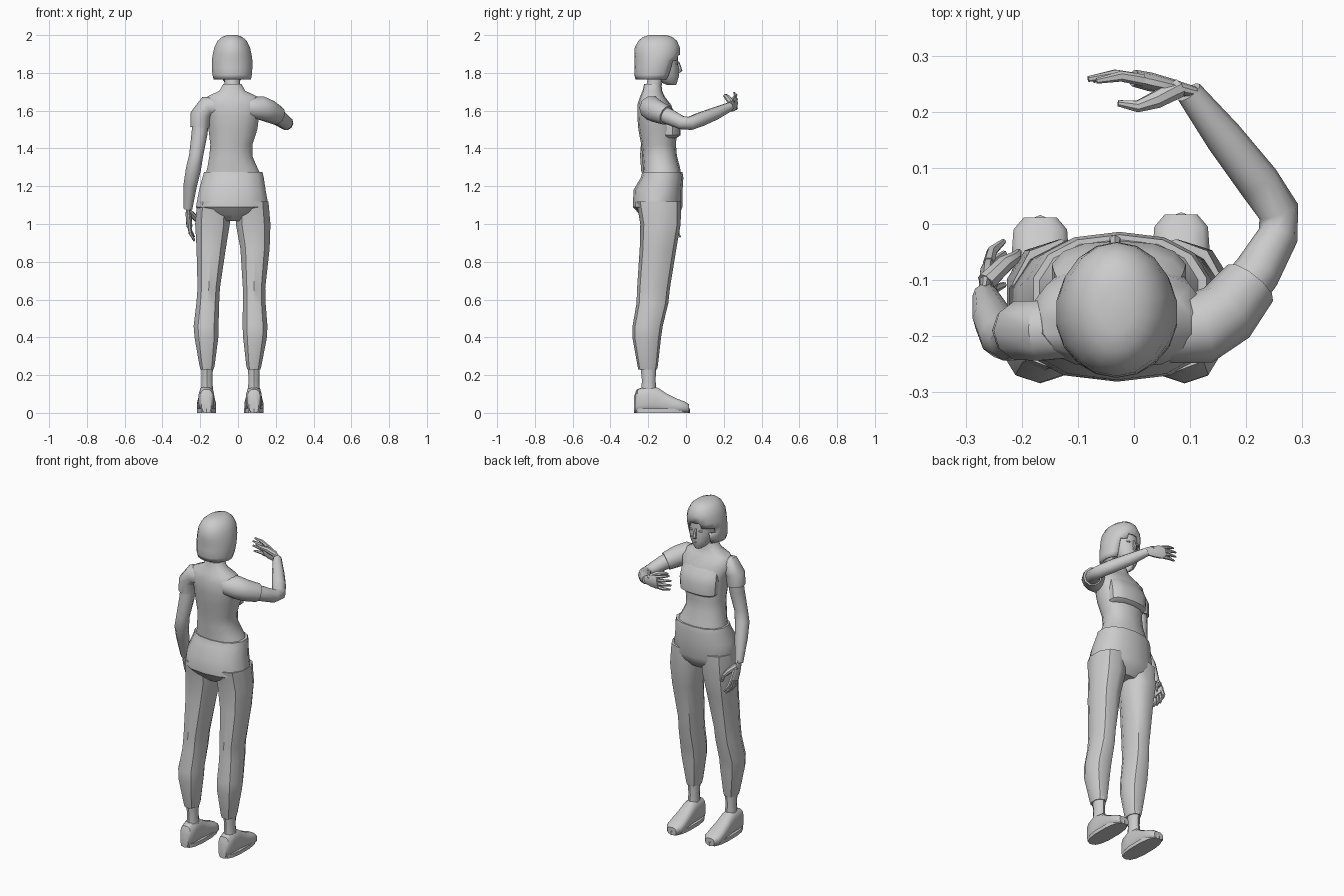
import bpy, bmesh, math
from mathutils import Vector

X, Y, Z = Vector((1, 0, 0)), Vector((0, 1, 0)), Vector((0, 0, 1))


def mesh(name, rings, caps=(True, True), skip=None, angle=40):
    """Bridge equal-length rings of points into one smooth-shaded object."""
    bm = bmesh.new()
    rows = [[bm.verts.new(p) for p in r] for r in rings]
    n = len(rows[0])
    for a, b in zip(rows, rows[1:]):
        for i in range(n):
            q = (a[i], a[(i + 1) % n], b[(i + 1) % n], b[i])
            mid = sum((v.co for v in q), Vector()) / 4
            if not (skip and skip(mid)):
                bm.faces.new(q)
    if caps[0]:
        bm.faces.new(rows[0][::-1])
    if caps[1]:
        bm.faces.new(rows[-1])
    bmesh.ops.recalc_face_normals(bm, faces=bm.faces)
    me = bpy.data.meshes.new(name)
    bm.to_mesh(me)
    bm.free()
    ob = bpy.data.objects.new(name, me)
    bpy.context.collection.objects.link(ob)
    bpy.ops.object.select_all(action='DESELECT')
    ob.select_set(True)
    bpy.context.view_layer.objects.active = ob
    bpy.ops.object.shade_smooth_by_angle(angle=math.radians(angle))
    return ob


def ring(c, u, v, n, p=2.0):
    """Superellipse ring around c with half-axes u and v."""
    def f(t):
        return math.copysign(abs(t) ** (2 / p), t)
    angs = [2 * math.pi * (i + 0.5) / n for i in range(n)]
    return [c + u * f(math.cos(a)) + v * f(math.sin(a)) for a in angs]


def loft(name, secs, n=12, p=2.0, **kw):
    """Stack of level sections (x, y, z, rx, ry)."""
    return mesh(name, [ring(Vector(s[:3]), X * s[3], Y * s[4], n, p) for s in secs], **kw)


def tube(name, pts, radii, n=10, ref=Z, flat=1.0):
    """Tapered limb along points; flat squashes it across ref."""
    pts = [Vector(p) for p in pts]
    rings = []
    for i, c in enumerate(pts):
        t = (pts[min(i + 1, len(pts) - 1)] - pts[max(i - 1, 0)]).normalized()
        u = (ref - t * ref.dot(t)).normalized()
        rings.append(ring(c, u * radii[i], t.cross(u) * radii[i] * flat, n))
    return mesh(name, rings)


def hand(side, wrist, d, s, nrm):
    """Palm, four curled fingers and a thumb; d forward, s to thumb, nrm out of palm."""
    w, d = Vector(wrist), Vector(d).normalized()
    s = Vector(s)
    s = (s - d * s.dot(d)).normalized()
    nrm = Vector(nrm)
    nrm = (nrm - d * nrm.dot(d) - s * nrm.dot(s)).normalized()
    tube(side + "_palm", [w - d * .015, w + d * .03, w + d * .07, w + d * .1],
         [.023, .034, .04, .036], 10, s, .42)
    for k, (o, ln) in enumerate([(-.029, .075), (-.01, .09), (.01, .095), (.029, .085)]):
        b = w + d * .088 + s * o
        m = b + d * ln * .5 + s * o * .2 + nrm * .002
        e = b + d * ln + s * o * .35 + nrm * .02
        tube(f"{side}_finger_{k + 1}", [b, m, e], [.0105, .0095, .005], 6, s)
    tube(side + "_thumb", [w + d * .02 + s * .015, w + d * .06 + s * .035 + nrm * .03,
                           w + d * .09 + s * .038 + nrm * .048, w + d * .125 + s * .036 + nrm * .05],
         [.018, .016, .011, .006], 8, s)


# Shirt body with waist, shoulders and collar
loft("shirt", [(-.025, -.125, 1.26, .15, .1), (-.03, -.13, 1.30, .135, .098),
               (-.038, -.14, 1.36, .116, .092), (-.035, -.145, 1.42, .114, .092),
               (-.027, -.15, 1.50, .132, .102), (-.025, -.158, 1.57, .14, .1),
               (-.028, -.168, 1.63, .158, .09), (-.03, -.178, 1.675, .135, .065),
               (-.03, -.178, 1.705, .07, .052), (-.03, -.176, 1.74, .05, .046)], 14, 2.3)
# Bust with a defined lower fold
loft("bust", [(-.027, -.1, 1.455, .1, .05), (-.027, -.088, 1.47, .117, .058),
              (-.027, -.088, 1.53, .122, .058), (-.027, -.1, 1.58, .118, .052),
              (-.027, -.13, 1.64, .1, .035)], 14, 2.4)
# Trousers: hips with waistband
loft("hips", [(-.027, -.135, 1.015, .10, .07), (-.029, -.14, 1.05, .17, .105),
              (-.03, -.15, 1.09, .197, .131), (-.03, -.148, 1.18, .18, .13),
              (-.026, -.127, 1.245, .166, .113), (-.025, -.125, 1.275, .158, .106)], 14, 2.3)

# Legs share sections: z, left x, right x, y, rx, ry
LEG = [(1.12, -.13, .075, -.145, .09, .118), (1.0, -.135, .08, -.135, .096, .107),
       (.87, -.142, .09, -.148, .081, .097), (.66, -.155, .085, -.172, .062, .087),
       (.58, -.16, .086, -.178, .063, .084), (.46, -.169, .09, -.203, .069, .08),
       (.40, -.167, .09, -.208, .066, .076), (.25, -.164, .084, -.203, .042, .054),
       (.23, -.164, .084, -.203, .036, .05)]
# Shoe sections: y, half width, top height
SHOE = [(-.275, .026, .09), (-.262, .036, .125), (-.21, .042, .145), (-.155, .042, .135),
        (-.11, .046, .105), (-.05, .052, .075), (-.01, .049, .06), (.012, .03, .045)]
for side, k, sx, dy in (("left", 1, -.167, 0), ("right", 2, .084, .005)):
    loft(side + "_trouser_leg", [(s[k], s[3], s[0], s[4], s[5]) for s in LEG], 10, 2.2)
    ax = LEG[-1][k]
    loft(side + "_ankle", [(ax, -.197, .11, .034, .042), (ax, -.197, .17, .03, .036),
                           (ax, -.2, .25, .033, .042)], 10)
    mesh(side + "_shoe", [ring(Vector((sx, y + dy, h / 2)), X * w, Z * h / 2, 12, 2.8)
                          for y, w, h in SHOE])
    # Sole
    loft(side + "_sole", [(sx, -.13 + dy, z, .052, .146) for z in (0, .022)], 14, 2.6)

# Lowered arm
tube("left_sleeve", [(-.10, -.185, 1.62), (-.165, -.19, 1.622), (-.198, -.19, 1.575), (-.203, -.19, 1.51)],
     [.055, .056, .055, .05], 10, Y)
tube("left_arm", [(-.195, -.19, 1.56), (-.205, -.195, 1.47), (-.222, -.208, 1.36), (-.236, -.2, 1.29),
                  (-.252, -.168, 1.21), (-.265, -.128, 1.08)],
     [.044, .042, .037, .04, .036, .023], 10, Y)
hand("left", (-.265, -.125, 1.08), (.08, .33, -.94), (0, 1, 0), (1, 0, 0))

# Raised bent arm
tube("right_sleeve", [(.06, -.19, 1.615), (.12, -.185, 1.615), (.165, -.158, 1.597), (.207, -.105, 1.575)],
     [.058, .065, .06, .052], 10)
tube("right_arm", [(.17, -.15, 1.595), (.22, -.085, 1.565), (.257, -.02, 1.535), (.258, .022, 1.533),
                   (.222, .075, 1.553), (.16, .155, 1.585), (.098, .235, 1.622)],
     [.046, .042, .036, .037, .038, .034, .024], 10)
hand("right", (.095, .238, 1.622), (-.95, .22, .2), (0, 0, 1), (0, -1, 0))

# Neck and head
loft("neck", [(-.03, -.176, 1.69, .046, .044), (-.03, -.168, 1.74, .042, .042),
              (-.03, -.155, 1.80, .042, .045)])
loft("head", [(-.033, -.075, 1.735, .02, .022), (-.033, -.09, 1.75, .04, .043),
              (-.032, -.108, 1.785, .062, .07), (-.03, -.12, 1.83, .073, .08),
              (-.03, -.125, 1.88, .076, .083), (-.03, -.13, 1.93, .07, .085),
              (-.03, -.14, 1.97, .045, .06)], 14)
tube("nose", [(-.034, -.043, 1.86), (-.034, -.036, 1.835), (-.034, -.03, 1.813), (-.034, -.043, 1.802)],
     [.006, .009, .011, .006], 6, X)
tube("lips", [(-.056, -.054, 1.778), (-.034, -.044, 1.779), (-.012, -.054, 1.778)],
     [.003, .007, .003], 6)
for side, x in (("left", -.062), ("right", -.004)):
    tube(side + "_eye", [(x - .013, -.051, 1.848), (x, -.047, 1.849), (x + .013, -.051, 1.848)],
         [.003, .007, .003], 6)


# Bobbed hair with a parted opening around the face
def face_opening(m):
    a = abs(math.degrees(math.atan2(m.x + .035, m.y + .15)))
    return (m.z < 1.87 and a < 52) or (m.z < 1.9 and a < 26)


hair = loft("hair", [(-.03, -.175, 1.765, .1, .092), (-.031, -.17, 1.79, .106, .104),
                     (-.031, -.163, 1.83, .109, .11), (-.031, -.157, 1.865, .109, .115),
                     (-.031, -.153, 1.895, .105, .121), (-.031, -.152, 1.935, .096, .119),
                     (-.031, -.15, 1.97, .078, .102), (-.031, -.15, 1.99, .054, .078),
                     (-.031, -.15, 2.0, .028, .045)], 18,
            caps=(False, True), skip=face_opening)
shell = hair.modifiers.new("thickness", 'SOLIDIFY')
shell.thickness, shell.offset = .014, -1
